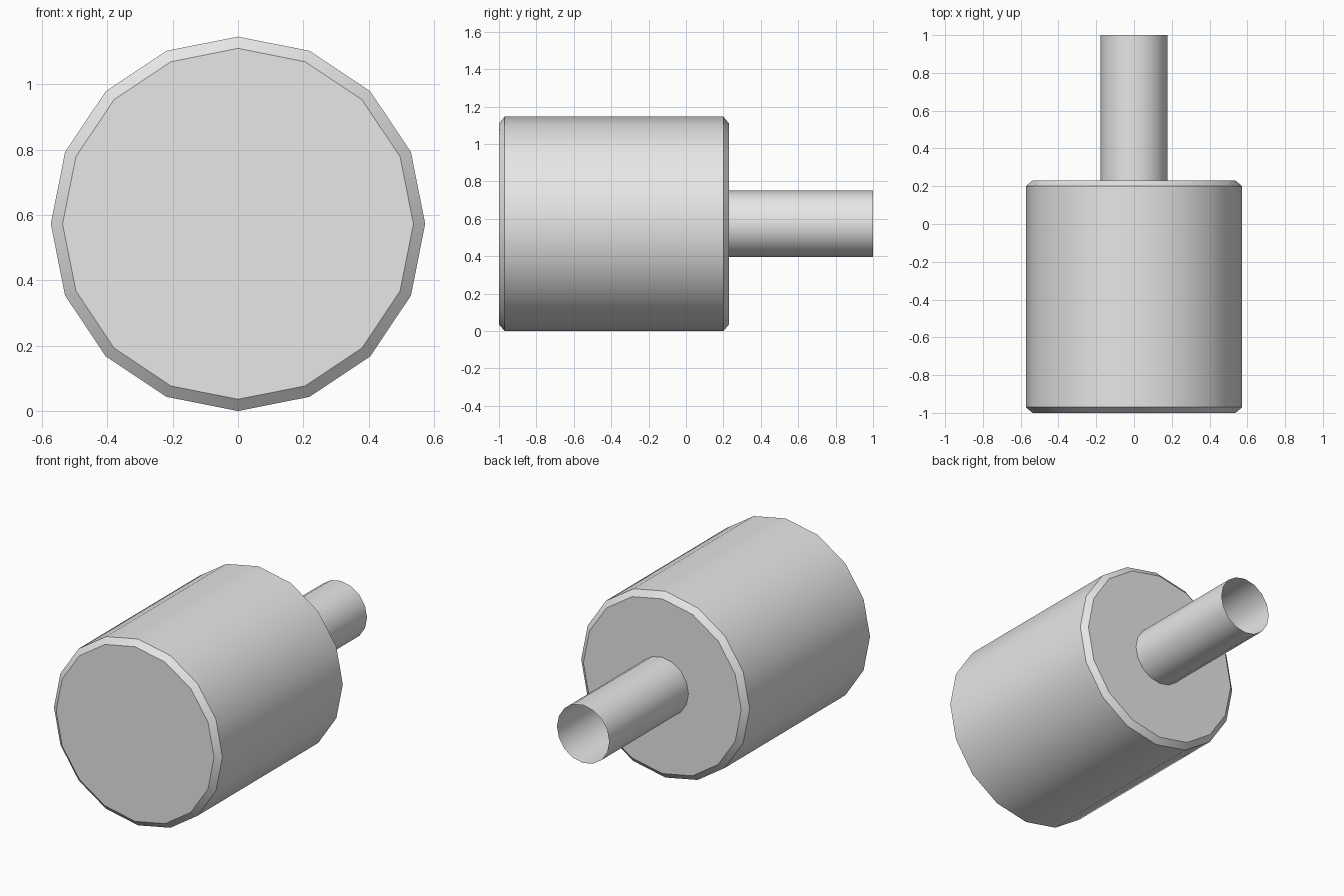
import bpy
import bmesh
from math import pi, radians

cube = bpy.data.objects.get("Cube")
if cube:
    bpy.data.objects.remove(cube, do_unlink=True)

SIDES = 16
AXIS_Z = 0.573  # height of the shared centre line

grey = bpy.data.materials.new("plain grey")
grey.use_nodes = True
grey.diffuse_color = (0.8, 0.8, 0.8, 1)
grey.node_tree.nodes["Principled BSDF"].inputs["Base Color"].default_value = grey.diffuse_color


def lathe(name, profile, capped):
    """Turn a (y, radius) profile around the y axis, with optional flat end caps."""
    bm = bmesh.new()
    verts = [bm.verts.new((0, y, r)) for y, r in profile]
    edges = [bm.edges.new(pair) for pair in zip(verts, verts[1:])]
    bmesh.ops.spin(bm, geom=verts + edges, cent=(0, 0, 0), axis=(0, 1, 0),
                   angle=2 * pi, steps=SIDES)
    bmesh.ops.remove_doubles(bm, verts=bm.verts, dist=0.0005)
    if capped:
        bmesh.ops.holes_fill(bm, edges=[e for e in bm.edges if e.is_boundary], sides=0)
    bmesh.ops.recalc_face_normals(bm, faces=bm.faces)
    # Keep the open tube facing outwards
    face = next(f for f in bm.faces if abs(f.normal.y) < 0.5)
    centre = face.calc_center_median()
    if face.normal.x * centre.x + face.normal.z * centre.z < 0:
        bmesh.ops.reverse_faces(bm, faces=bm.faces)
    mesh = bpy.data.meshes.new(name)
    bm.to_mesh(mesh)
    bm.free()
    mesh.materials.append(grey)
    obj = bpy.data.objects.new(name, mesh)
    obj.location.z = AXIS_Z
    bpy.context.collection.objects.link(obj)
    bpy.ops.object.select_all(action='DESELECT')
    obj.select_set(True)
    bpy.context.view_layer.objects.active = obj
    bpy.ops.object.shade_smooth_by_angle(angle=radians(30))
    return obj


# Wide drum with chamfered rims
lathe("drum", [(-1, 0.537), (-0.97, 0.573), (0.2, 0.573), (0.23, 0.537)], True)

# Thin open-ended shaft at the back
lathe("shaft", [(0.23, 0.178), (1, 0.178)], False)
